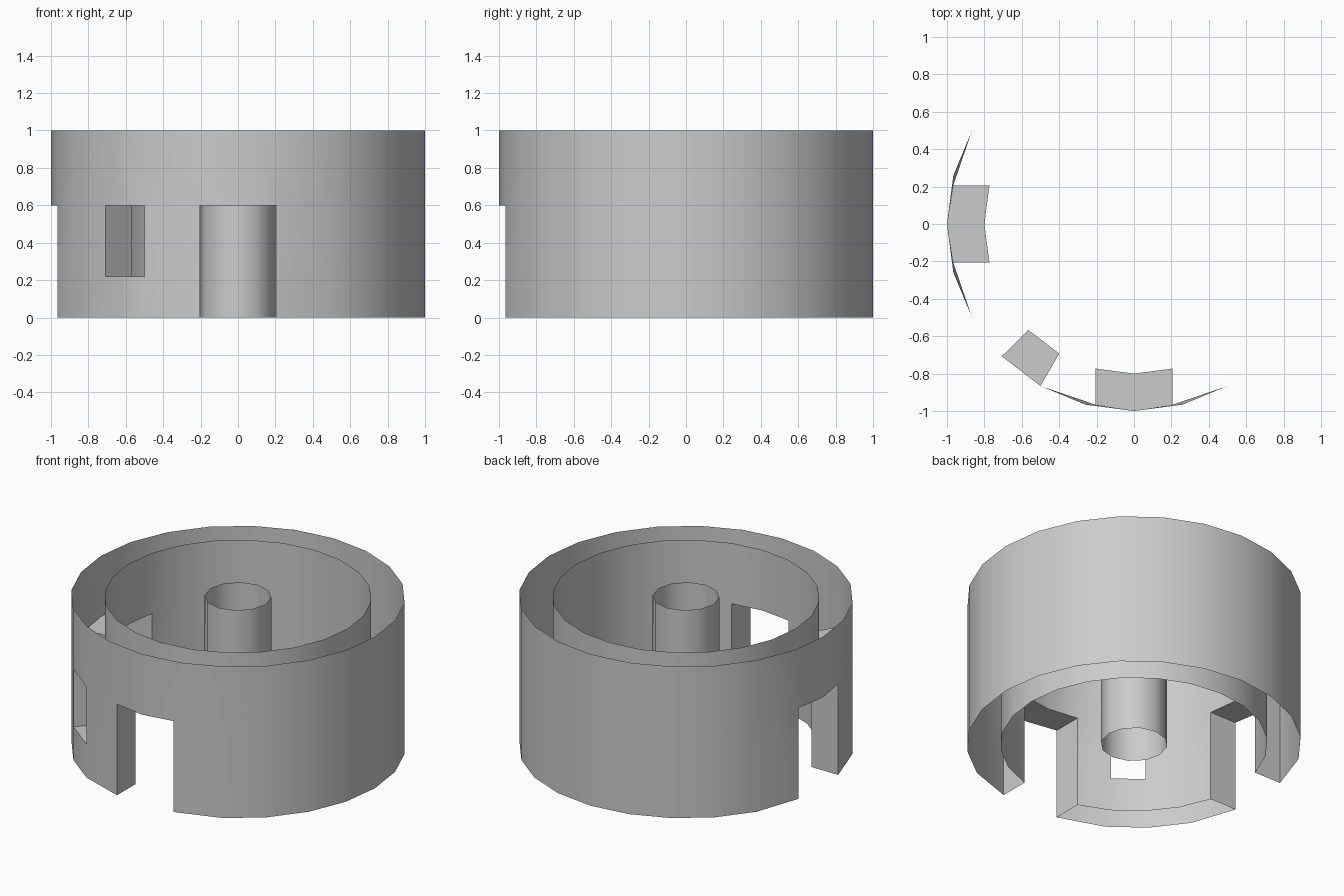
import bpy, bmesh, math

if "Cube" in bpy.data.objects:
    bpy.data.objects.remove(bpy.data.objects["Cube"], do_unlink=True)

SIDES = 24
OUTER, INNER, POST = 1.0, 0.8, 0.2
LEVELS = [0, 0.22, 0.6, 1.0]
STEP = 2 * math.pi / SIDES
HALF_SLOT = INNER * math.sin(STEP)

# Openings as (column, level): front slot, left-hand slot, and one window
SLOT_CENTRES = (0, 6)
holes = {(2, 1)}
for c in SLOT_CENTRES:
    for row in (0, 1):
        holes |= {((c - 1) % SIDES, row), (c, row)}

grey = bpy.data.materials.new("plain_grey")
grey.use_nodes = True
grey.diffuse_color = (0.6, 0.6, 0.6, 1)
grey.node_tree.nodes["Principled BSDF"].inputs["Base Color"].default_value = (0.6, 0.6, 0.6, 1)


def finish(bm, name):
    bmesh.ops.recalc_face_normals(bm, faces=bm.faces)
    mesh = bpy.data.meshes.new(name)
    bm.to_mesh(mesh)
    bm.free()
    mesh.materials.append(grey)
    obj = bpy.data.objects.new(name, mesh)
    bpy.context.collection.objects.link(obj)
    bpy.ops.object.select_all(action="DESELECT")
    obj.select_set(True)
    bpy.context.view_layer.objects.active = obj
    bpy.ops.object.shade_smooth_by_angle(angle=math.radians(35))
    return obj


def wall_point(radius, column, row):
    """Point on a wall; the outer wall is pulled in to give slots parallel sides."""
    for c in SLOT_CENTRES:
        side = column - c if abs(column - c) == 1 else column - SIDES - c
        if radius == OUTER and row < 3 and abs(side) == 1:
            along, depth, turn = side * HALF_SLOT, radius * math.cos(STEP), c * STEP
            break
    else:
        along, depth, turn = 0, radius, column * STEP
    s, k = math.sin(turn), math.cos(turn)
    return (-depth * s - along * k, -depth * k + along * s, LEVELS[row])


# Double-walled drum, open at the top and bottom
bm = bmesh.new()
grid = {}
for radius in (OUTER, INNER):
    for col in range(SIDES):
        for row in range(len(LEVELS)):
            grid[radius, col, row] = bm.verts.new(wall_point(radius, col, row))
    for col in range(SIDES):
        nxt = (col + 1) % SIDES
        for row in range(len(LEVELS) - 1):
            if (col, row) not in holes:
                bm.faces.new([grid[radius, a, b] for a, b in
                              ((col, row), (nxt, row), (nxt, row + 1), (col, row + 1))])

# Jambs, sills and ceilings lining each opening
for col, row in sorted(holes):
    nxt, prev = (col + 1) % SIDES, (col - 1) % SIDES
    borders = [((prev, row), (col, row), (col, row + 1)),
               ((nxt, row), (nxt, row), (nxt, row + 1)),
               ((col, row + 1), (col, row + 1), (nxt, row + 1))]
    if row > 0:
        borders.append(((col, row - 1), (col, row), (nxt, row)))
    for neighbour, a, b in borders:
        if neighbour not in holes:
            bm.faces.new([grid[OUTER, *a], grid[OUTER, *b],
                          grid[INNER, *b], grid[INNER, *a]])
finish(bm, "drum_wall")

# Hollow central post
bm = bmesh.new()
bmesh.ops.create_cone(bm, cap_ends=False, segments=12, radius1=POST, radius2=POST, depth=1)
bmesh.ops.translate(bm, verts=bm.verts, vec=(0, 0, 0.5))
finish(bm, "centre_post")
